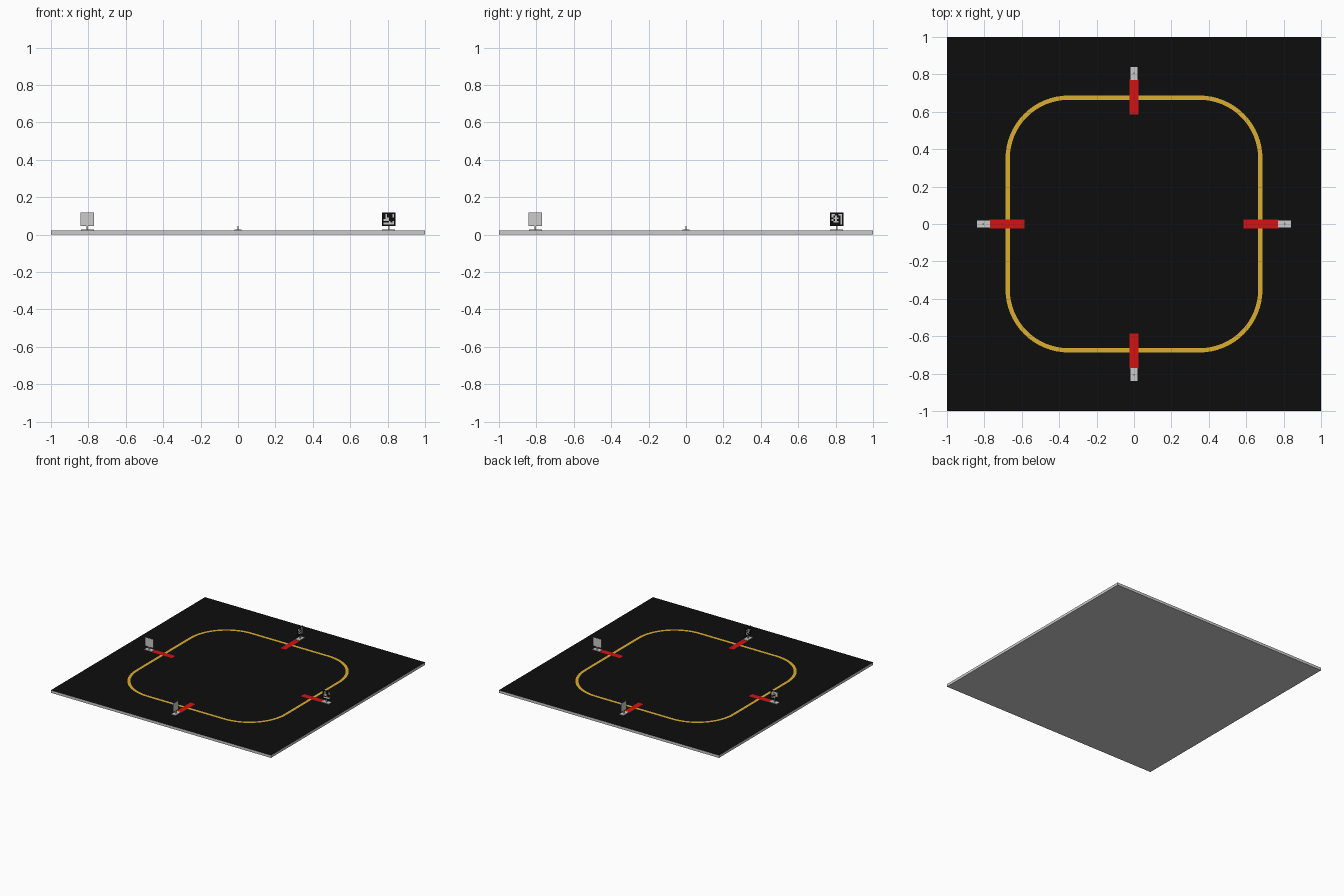
import bpy, bmesh, math, random
from mathutils import Matrix, Vector

if "Cube" in bpy.data.objects:
    bpy.data.objects.remove(bpy.data.objects["Cube"])

TOP = 0.022          # height of the board's upper face
random.seed(4)


def material(name, rgb):
    m = bpy.data.materials.new(name)
    m.diffuse_color = (*rgb, 1)
    m.use_nodes = True
    m.node_tree.nodes["Principled BSDF"].inputs["Base Color"].default_value = m.diffuse_color
    return m


BLACK = material("black", (0.004, 0.004, 0.004))
YELLOW = material("yellow", (0.72, 0.43, 0.03))
RED = material("red", (0.65, 0.006, 0.006))
WHITE = material("white", (0.75, 0.75, 0.75))


def finish(name, bm, mats=(), matrix=Matrix()):
    mesh = bpy.data.meshes.new(name)
    bm.to_mesh(mesh)
    bm.free()
    for m in mats:
        mesh.materials.append(m)
    obj = bpy.data.objects.new(name, mesh)
    obj.matrix_world = matrix
    bpy.context.collection.objects.link(obj)
    return obj


def box(name, lo, hi, matrix=Matrix()):
    lo, hi = Vector(lo), Vector(hi)
    bm = bmesh.new()
    bmesh.ops.create_cube(bm, size=1)
    bmesh.ops.scale(bm, vec=hi - lo, verts=bm.verts)
    bmesh.ops.translate(bm, vec=(lo + hi) / 2, verts=bm.verts)
    return finish(name, bm, matrix=matrix)


def sheet(name, x0, x1, y0, y1, z, mat, matrix=Matrix()):
    bm = bmesh.new()
    bm.faces.new([bm.verts.new(p) for p in
                  ((x0, y0, z), (x1, y0, z), (x1, y1, z), (x0, y1, z))])
    return finish(name, bm, [mat], matrix)


def rounded_loop(half, radius, steps=16):
    pts = []
    c = half - radius
    for k, (sx, sy) in enumerate(((1, 1), (-1, 1), (-1, -1), (1, -1))):
        for i in range(steps + 1):
            a = math.pi / 2 * (k + i / steps)
            pts.append((sx * c + radius * math.cos(a), sy * c + radius * math.sin(a)))
    return pts


# board with black upper surface
board = box("board", (-1, -1, 0), (1, 1, TOP))
board.data.materials.append(None)
board.data.materials.append(BLACK)
for p in board.data.polygons:
    p.material_index = 1 if p.normal.z > 0.5 else 0

# yellow track line
bm = bmesh.new()
outer, inner = ([bm.verts.new((x, y, TOP + 0.0005)) for x, y in rounded_loop(h, h - 0.35)]
                for h in (0.687, 0.664))
n = len(outer)
for i in range(n):
    j = (i + 1) % n
    bm.faces.new((outer[i], outer[j], inner[j], inner[i]))
finish("track_line", bm, [YELLOW])


def tag_face(name, x0, z0, size, y, matrix, cells=8):
    # square marker: black border around a pattern of black and white cells
    bm = bmesh.new()
    s = size / cells
    v = [[bm.verts.new((x0 + i * s, y, z0 + j * s)) for i in range(cells + 1)]
         for j in range(cells + 1)]
    for j in range(cells):
        for i in range(cells):
            f = bm.faces.new((v[j][i], v[j][i + 1], v[j + 1][i + 1], v[j + 1][i]))
            inside = 0 < i < cells - 1 and 0 < j < cells - 1
            f.material_index = int(inside and random.random() < 0.45)
    finish(name, bm, [BLACK, WHITE], matrix)


# one stop line and one marker stand per side
for k in range(4):
    turn = Matrix.Rotation(k * math.pi / 2, 4, 'Z')
    sheet(f"stop_line_{k}", 0.585, 0.772, -0.023, 0.023, TOP + 0.001, RED, turn)
    box(f"stand_base_{k}", (0.77, -0.02, TOP), (0.84, 0.02, TOP + 0.005), turn)
    box(f"stand_post_{k}", (0.802, -0.004, TOP + 0.005), (0.81, 0.004, 0.047), turn)
    box(f"marker_plate_{k}", (0.77, -0.0005, 0.046), (0.843, 0.0005, 0.119), turn)
    tag_face(f"marker_face_{k}", 0.77, 0.046, 0.073, -0.001, turn)
